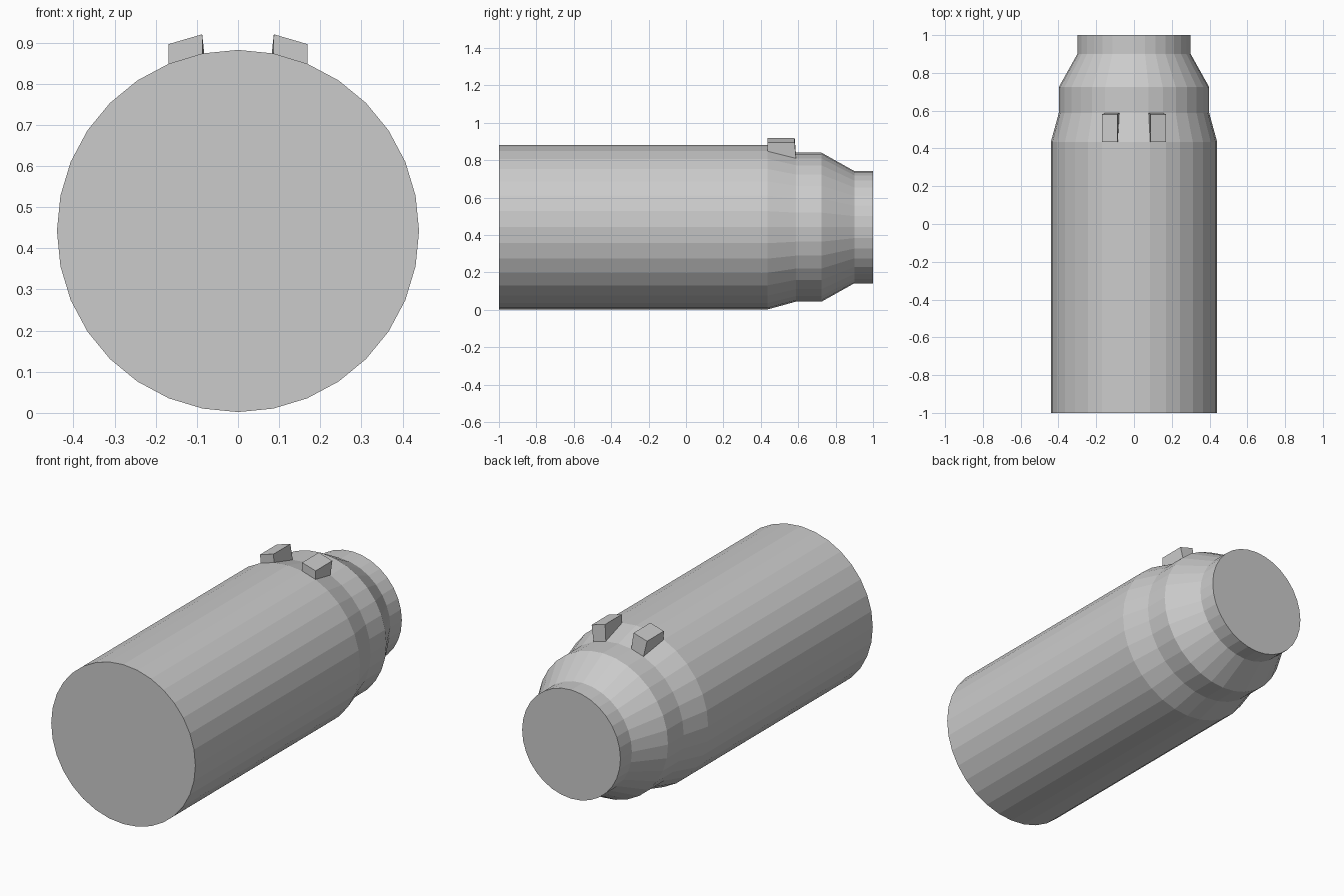
import bpy, bmesh, math

if "Cube" in bpy.data.objects:
    bpy.data.objects.remove(bpy.data.objects["Cube"])

SIDES = 32
AXIS_Z = 0.442
# Body profile as (y, radius), front to back
PROFILE = [(-1.0, 0.44), (0.435, 0.44), (0.588, 0.398),
           (0.725, 0.398), (0.90, 0.30), (1.0, 0.30)]

bm = bmesh.new()

# Stepped cylinder body: one ring of vertices per profile point
rings = []
for y, r in PROFILE:
    rings.append([bm.verts.new((r * math.sin(math.tau * i / SIDES), y,
                                AXIS_Z + r * math.cos(math.tau * i / SIDES)))
                  for i in range(SIDES)])
bands = []
for a, b in zip(rings, rings[1:]):
    bands.append([bm.faces.new((a[i], a[(i + 1) % SIDES],
                                b[(i + 1) % SIDES], b[i]))
                  for i in range(SIDES)])
bm.faces.new(rings[0])
bm.faces.new(rings[-1])
bmesh.ops.recalc_face_normals(bm, faces=bm.faces)

# Two sight lugs raised from the first taper, with tops level along y
lugs = [bands[1][1], bands[1][SIDES - 2]]
for face in bmesh.ops.extrude_discrete_faces(bm, faces=lugs)["faces"]:
    side = math.copysign(1, face.calc_center_median().x)
    mid_x = abs(face.calc_center_median().x)
    for v in face.verts:
        outer = abs(v.co.x) > AXIS_Z * 0.26 if v.co.y > 0.5 else abs(v.co.x) > mid_x
        v.co.x = side * (0.169 if outer else 0.087)
        v.co.z = 0.896 if outer else 0.92
        v.co.y = 0.581 if v.co.y > 0.5 else 0.435

mesh = bpy.data.meshes.new("barrel_body")
bm.to_mesh(mesh)
bm.free()
body = bpy.data.objects.new("barrel_body", mesh)
bpy.context.collection.objects.link(body)
